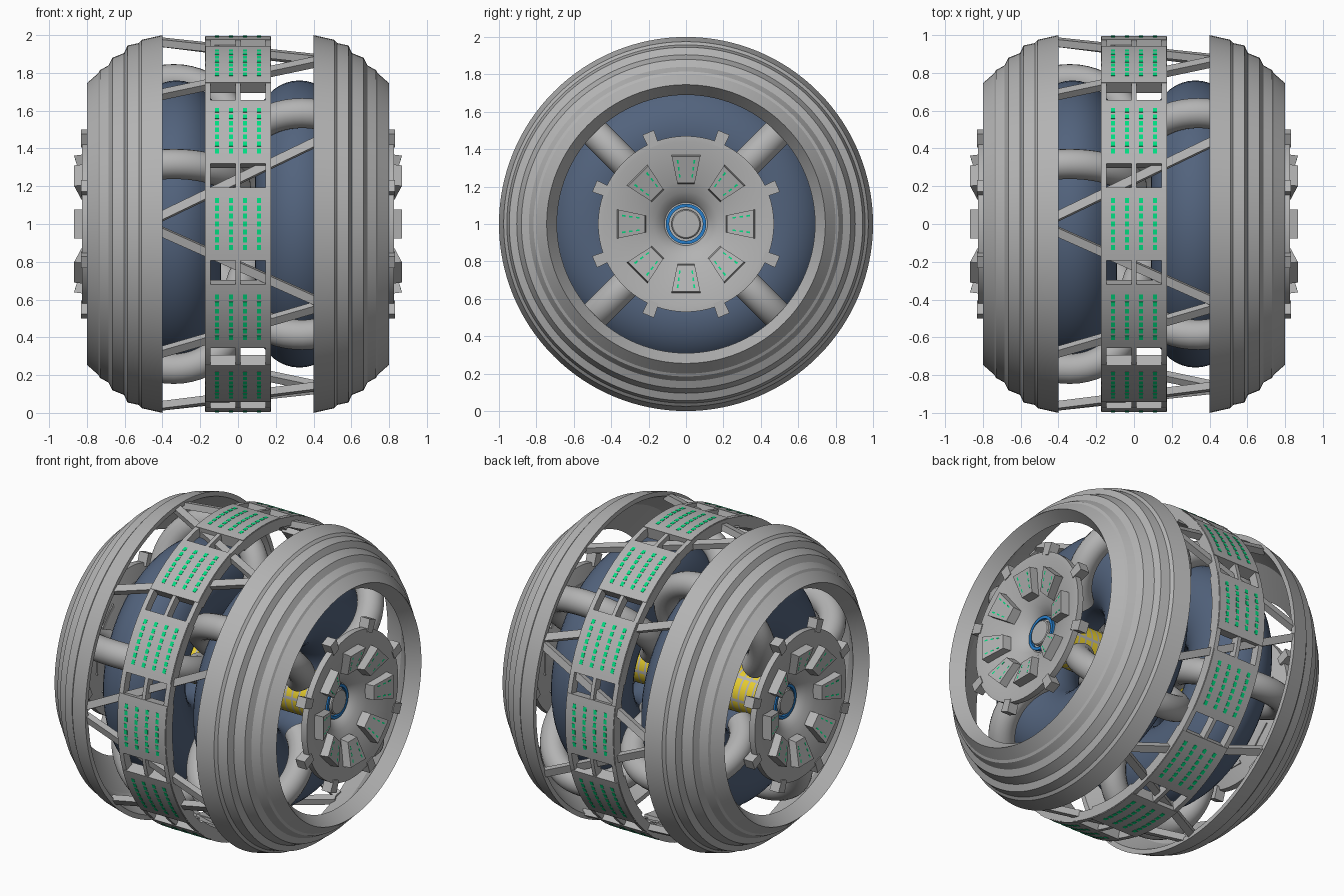
import bpy, bmesh, math
from math import radians as rad, sin, cos, pi
from mathutils import Vector

if "Cube" in bpy.data.objects:
    bpy.data.objects.remove(bpy.data.objects["Cube"])


def mat(name, rgb):
    m = bpy.data.materials.new(name)
    m.diffuse_color = (*rgb, 1)
    m.use_nodes = True
    m.node_tree.nodes["Principled BSDF"].inputs["Base Color"].default_value = m.diffuse_color
    return m


GRAY = mat("hull gray", (0.45, 0.45, 0.45))
NAVY = mat("navy", (0.085, 0.125, 0.205))
GREEN = mat("light green", (0.0, 0.72, 0.22))
YELLOW = mat("yellow", (0.85, 0.65, 0.03))
BLUE = mat("ring blue", (0.02, 0.21, 0.6))


def pt(x, r, a):
    """Point at axial x, radius r and angle a (0 = front, 90 = up)."""
    return Vector((x, -r * cos(a), 1 + r * sin(a)))


def finish(name, bm, *mats, angle=None):
    bmesh.ops.remove_doubles(bm, verts=bm.verts, dist=1e-5)
    bmesh.ops.recalc_face_normals(bm, faces=bm.faces)
    me = bpy.data.meshes.new(name)
    bm.to_mesh(me)
    bm.free()
    for m in mats:
        me.materials.append(m)
    ob = bpy.data.objects.new(name, me)
    bpy.context.collection.objects.link(ob)
    if angle:
        bpy.ops.object.select_all(action='DESELECT')
        ob.select_set(True)
        bpy.context.view_layer.objects.active = ob
        bpy.ops.object.shade_smooth_by_angle(angle=rad(angle))
    return ob


def revolve(bm, prof, n=96, closed=True, rule=None):
    rows = [[bm.verts.new(pt(x, r, 2 * pi * k / n)) for k in range(n)] for x, r in prof]
    for i in range(len(prof) if closed else len(prof) - 1):
        a, b = rows[i], rows[(i + 1) % len(rows)]
        for k in range(n):
            f = bm.faces.new((a[k], a[(k + 1) % n], b[(k + 1) % n], b[k]))
            if rule:
                f.material_index = rule(i, k)


def hexa(bm, c):
    """Six-sided block from two rings of four corners."""
    v = [bm.verts.new(p) for p in c]
    for q in ((0, 1, 2, 3), (4, 5, 6, 7), (0, 1, 5, 4), (1, 2, 6, 5), (2, 3, 7, 6), (3, 0, 4, 7)):
        bm.faces.new([v[i] for i in q])


def arc_box(bm, x0, x1, r0, r1, a0, a1, n=1):
    loops = []
    for k in range(n + 1):
        a = a0 + (a1 - a0) * k / n
        loops.append([bm.verts.new(pt(x, r, a)) for x, r in ((x0, r0), (x1, r0), (x1, r1), (x0, r1))])
    bm.faces.new(loops[0])
    bm.faces.new(loops[-1])
    for p, q in zip(loops, loops[1:]):
        for i in range(4):
            bm.faces.new((p[i], p[(i + 1) % 4], q[(i + 1) % 4], q[i]))


# central band: rails, panels and light dashes
bm = bmesh.new()
for x0, x1 in ((-.175, -.145), (-.012, .012), (.145, .175)):
    revolve(bm, [(x0, .935), (x1, .935), (x1, .992), (x0, .992)])
finish("band_rails", bm, GRAY, angle=30)

panels, dashes = bmesh.new(), bmesh.new()
for i in range(12):
    c = rad(30 * i)
    arc_box(panels, -.172, .172, .92, .996, c - rad(11.2), c + rad(11.2), 8)
    for x in (-.112, -.037, .037, .112):
        for k in range(-3, 4):
            a = c + rad(2.4 * k)
            arc_box(dashes, x - .011, x + .011, .992, .9975, a - rad(.8), a + rad(.8))
finish("band_panels", panels, GRAY, angle=30)
finish("band_lights", dashes, GREEN)

# slanted struts joining the two side shells under the band
bm = bmesh.new()
for q in range(4):
    for a, b in ((-45, -27), (-2, -25), (2, 27)):
        p0 = pt(-.42, .965, rad(a + 90 * q))
        p1 = pt(.42, .965, rad(b + 90 * q))
        d = (p1 - p0).normalized()
        up = ((p0 + p1) / 2 - Vector((0, 0, 1))).normalized() * .02
        s = d.cross(up).normalized() * .023
        hexa(bm, [p + o for p in (p0, p1) for o in (s + up, s - up, -s - up, -s + up)])
finish("struts", bm, GRAY)

# yellow-banded axle
bm = bmesh.new()
revolve(bm, [(-.72 + .012 * i, .14) for i in range(121)], 48, False,
        lambda i, k: 1 if i % 4 and k % 8 else 0)
finish("axle", bm, GRAY, YELLOW, angle=30)

# stepped shell profile, outer side then inner side
SHELL = [(.4, 1.0), (.51, .975), (.525, .958), (.585, .945), (.603, .905), (.665, .88), (.685, .84),
         (.73, .815), (.738, .80), (.8, .745), (.72, .69), (.66, .76), (.56, .88), (.4, .97)]
HUB = [(.825, .44), (.825, .47), (.785, .47), (.68, .12), (.68, 0), (.70, 0), (.70, .115), (.715, .125),
       (.75, .17), (.775, .23), (.80, .32)]

for s, side, offset in ((1, "right", 45), (-1, "left", 22.5)):
    def flip(p):
        return [(s * x, r) for x, r in p]

    bm = bmesh.new()
    revolve(bm, flip(SHELL), 128)
    finish(side + "_shell", bm, GRAY, angle=12)

    # navy core ring
    bm = bmesh.new()
    revolve(bm, [(s * (.325 + .235 * cos(t * pi / 20)), .5 + .26 * sin(t * pi / 20)) for t in range(40)], 96)
    finish(side + "_core_ring", bm, NAVY, angle=40)

    # four pipes hooked round the core ring
    bm = bmesh.new()
    for q in range(4):
        a = rad(offset + 90 * q)
        side_dir = Vector((0, sin(a), cos(a)))
        loops = []
        for t in range(41):
            th = rad(-50 + 7 * t)
            loop = []
            for u in range(20):
                ph = 2 * pi * u / 20
                R = .33 + .08 * cos(ph)
                loop.append(bm.verts.new(pt(s * (.34 + R * cos(th)), .5 + R * sin(th), a) + side_dir * .08 * sin(ph)))
            loops.append(loop)
        for p, n in zip(loops, loops[1:]):
            for u in range(20):
                bm.faces.new((p[u], p[(u + 1) % 20], n[(u + 1) % 20], n[u]))
        bm.faces.new(loops[0])
        bm.faces.new(loops[-1])
    finish(side + "_pipes", bm, GRAY, angle=40)

    # dished hub with rim tabs
    bm = bmesh.new()
    revolve(bm, flip(HUB))
    finish(side + "_hub", bm, GRAY, angle=28)
    bm = bmesh.new()
    for i in range(8):
        c = rad(22.5 + 45 * i)
        arc_box(bm, s * .765, s * .83, .45, .53, c - rad(3.6), c + rad(3.6))
    finish(side + "_hub_tabs", bm, GRAY)

    # raised wedge blocks with light dashes
    blocks, lights = bmesh.new(), bmesh.new()
    w = rad(12)
    for i in range(8):
        c = rad(45 * i)
        base = [pt(s * .75, r, c + a) for r, a in ((.215, -w), (.215, w), (.385, w), (.385, -w))]
        top = [pt(s * x, r, c + a) for x, r, a in
               ((.825, .225, -w), (.825, .225, w), (.868, .37, w), (.868, .37, -w))]
        hexa(blocks, base + top)
        for k in (-1.5, -.5, .5, 1.5):
            for r in (.26, .298, .336):
                a = c + rad(5 * k)
                ring = [(r - .01, a - .014), (r - .01, a + .014), (r + .01, a + .014), (r + .01, a - .014)]
                hexa(lights, [pt(s * (.825 + (q - .225) * .297 + h), q, b)
                              for h in (-.004, .0015) for q, b in ring])
    finish(side + "_hub_blocks", blocks, GRAY)
    finish(side + "_hub_lights", lights, GREEN)

    # blue centre ring and cap
    bm = bmesh.new()
    revolve(bm, flip([(.69, .09), (.72, .09), (.72, .108), (.69, .108)]), 64)
    finish(side + "_centre_ring", bm, BLUE, angle=30)
    bm = bmesh.new()
    revolve(bm, flip([(.69, 0), (.69, .078), (.725, .078), (.73, .072), (.73, 0)]), 64, False)
    finish(side + "_centre_cap", bm, GRAY, angle=30)
